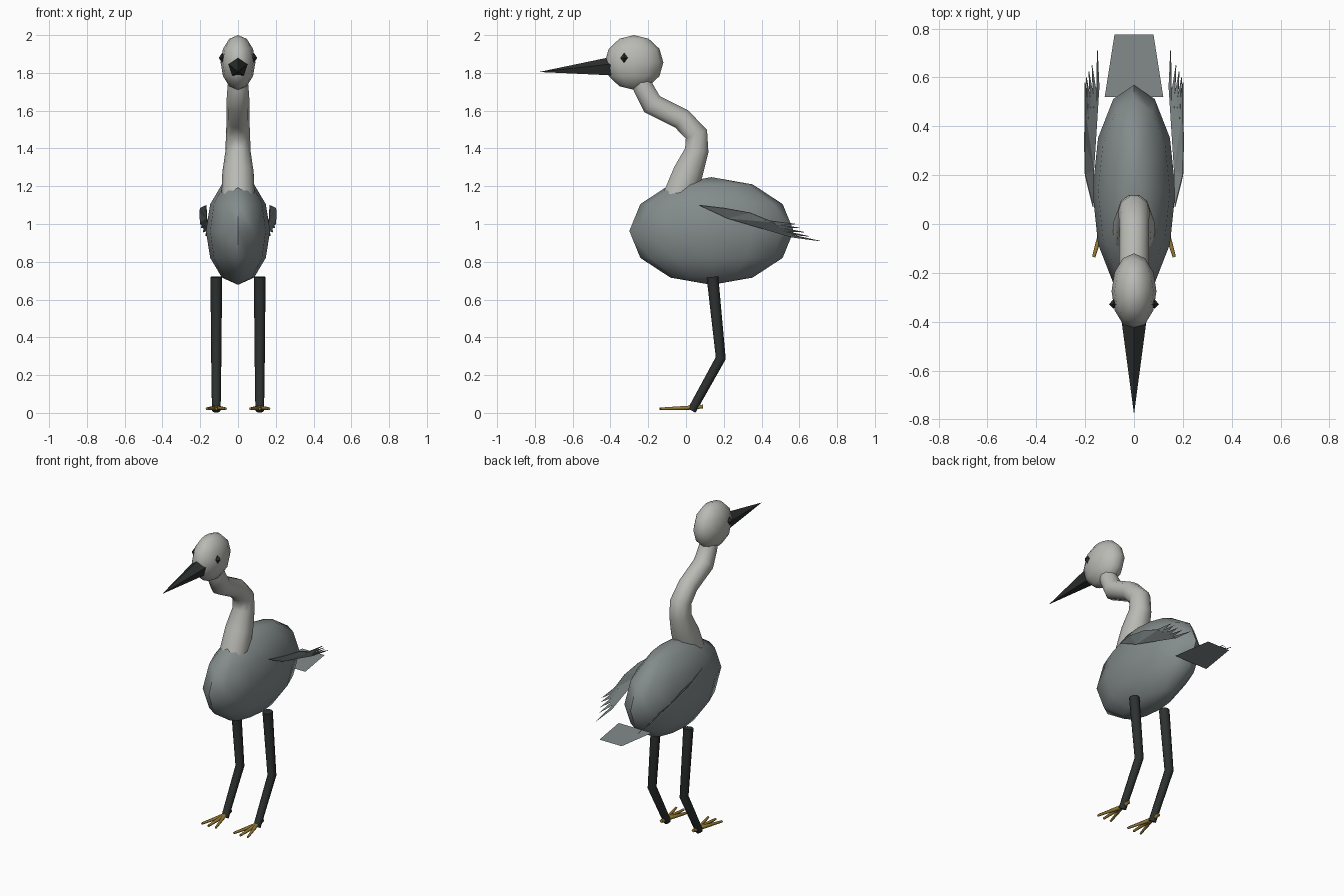
import bpy, bmesh, math
from mathutils import Vector

if "Cube" in bpy.data.objects:
    bpy.data.objects.remove(bpy.data.objects["Cube"])


def material(name, rgb):
    m = bpy.data.materials.new(name)
    m.diffuse_color = (*rgb, 1)
    m.use_nodes = True
    m.node_tree.nodes["Principled BSDF"].inputs["Base Color"].default_value = m.diffuse_color
    return m


GREY = material("slate_grey", (0.23, 0.26, 0.26))
PALE = material("pale_grey", (0.49, 0.49, 0.46))
DARK = material("near_black", (0.025, 0.03, 0.028))
GOLD = material("ochre", (0.33, 0.21, 0.04))


def finish(bm, name, mat, smooth=None):
    bmesh.ops.recalc_face_normals(bm, faces=bm.faces)
    me = bpy.data.meshes.new(name)
    bm.to_mesh(me)
    bm.free()
    ob = bpy.data.objects.new(name, me)
    bpy.context.collection.objects.link(ob)
    me.materials.append(mat)
    if smooth:
        bpy.ops.object.select_all(action='DESELECT')
        bpy.context.view_layer.objects.active = ob
        ob.select_set(True)
        bpy.ops.object.shade_smooth_by_angle(angle=math.radians(smooth))
    return ob


def ellipsoid(name, centre, radii, mat, segs=12, rings=6, smooth=60):
    bm = bmesh.new()
    bmesh.ops.create_uvsphere(bm, u_segments=segs, v_segments=rings, radius=1)
    bmesh.ops.scale(bm, vec=radii, verts=bm.verts)
    bmesh.ops.translate(bm, vec=centre, verts=bm.verts)
    return finish(bm, name, mat, smooth)


def tube(name, path, radii, mat, sides=8, smooth=60, phase=0.0):
    """Sweep a round ring along a path, mitred at the bends, capped at the ends."""
    pts = [Vector(p) for p in path]
    bm = bmesh.new()
    rings = []
    for i, (p, r) in enumerate(zip(pts, radii)):
        t = Vector()
        if i > 0:
            t += (p - pts[i - 1]).normalized()
        if i < len(pts) - 1:
            t += (pts[i + 1] - p).normalized()
        t.normalize()
        u = Vector((1, 0, 0))
        u = (u - t * u.dot(t)).normalized()
        v = t.cross(u)
        angles = [phase + 2 * math.pi * k / sides for k in range(sides)]
        rings.append([bm.verts.new(p + (u * math.cos(a) + v * math.sin(a)) * r) for a in angles])
    for a, b in zip(rings, rings[1:]):
        for k in range(sides):
            j = (k + 1) % sides
            bm.faces.new((a[k], a[j], b[j], b[k]))
    bm.faces.new(rings[0])
    bm.faces.new(rings[-1])
    return finish(bm, name, mat, smooth)


# body and head
ellipsoid("body", (0, 0.135, 0.963), (0.17, 0.435, 0.285), GREY)
ellipsoid("head", (0, -0.275, 1.855), (0.092, 0.155, 0.145), PALE)

# S-shaped neck, tapering upwards
neck = [(-0.04, 1.14), (0.012, 1.275), (0.057, 1.39), (0.055, 1.475),
        (-0.022, 1.555), (-0.18, 1.635), (-0.225, 1.72), (-0.25, 1.78)]
tube("neck", [(0, y, z) for y, z in neck],
     [0.088, 0.083, 0.066, 0.064, 0.06, 0.062, 0.056, 0.05], PALE, sides=10)

# five-sided beak with one edge on top
tube("beak", [(0, -0.40, 1.83), (0, -0.775, 1.805)], [0.053, 0.0005], DARK,
     sides=5, smooth=None, phase=math.pi / 2)

# flat horizontal tail sheet
bm = bmesh.new()
bm.faces.new([bm.verts.new((x, y, 0.835)) for x, y in
              ((-0.12, 0.52), (0.12, 0.52), (0.08, 0.775), (-0.08, 0.775))])
finish(bm, "tail", GREY)


def wing(name, s):
    """Tilted sheet with a row of pointed feathers along its rear edge."""
    bm = bmesh.new()
    outline = [(0.168, 0.07, 1.10), (0.2, 0.2, 1.085), (0.203, 0.34, 1.06), (0.2, 0.46, 1.01),
               (0.143, 0.56, 0.93), (0.165, 0.22, 1.03)]
    pts = [Vector((s * x, y, z)) for x, y, z in outline]
    v = [bm.verts.new(p) for p in pts]
    for f in ((0, 1, 5), (1, 2, 5), (2, 3, 5), (3, 4, 5)):
        bm.faces.new([v[i] for i in f])
    top, low = pts[3], pts[4]
    back = Vector((0, -0.05, 0.012))
    tips = [(0.2, 0.58, 1.0), (0.195, 0.60, 0.98), (0.185, 0.625, 0.957),
            (0.172, 0.65, 0.935), (0.15, 0.71, 0.91)]
    n = len(tips)
    for i, (x, y, z) in enumerate(tips):
        a = top.lerp(low, i / n)
        b = top.lerp(low, (i + 1) / n)
        bm.faces.new([bm.verts.new(p) for p in (a + back, Vector((s * x, y, z)), b)])
    ob = finish(bm, name, GREY)
    mod = ob.modifiers.new("thickness", 'SOLIDIFY')
    mod.thickness = 0.004
    mod.offset = 0


for side, s in (("right", 1), ("left", -1)):
    wing(side + "_wing", s)
    ellipsoid(side + "_eye", (s * 0.084, -0.328, 1.88), (0.018, 0.02, 0.027), DARK,
              segs=4, rings=2, smooth=None)
    # leg with backward-pointing knee
    x = s * 0.115
    tube(side + "_leg", [(x, 0.14, 0.72), (x, 0.184, 0.29), (x, 0.03, 0.012)],
         [0.031, 0.027, 0.023], DARK)
    # three front toes and a hind toe
    for toe, dx, y, z in (("outer", 0.05, -0.135, 0.022), ("middle", 0, -0.14, 0.022),
                          ("inner", -0.05, -0.135, 0.022), ("hind", 0, 0.09, 0.034)):
        tube(f"{side}_{toe}_toe", [(x, 0.035, 0.028), (x + s * dx, y, z)],
             [0.013, 0.007 if toe != "hind" else 0.011], GOLD, sides=6)
